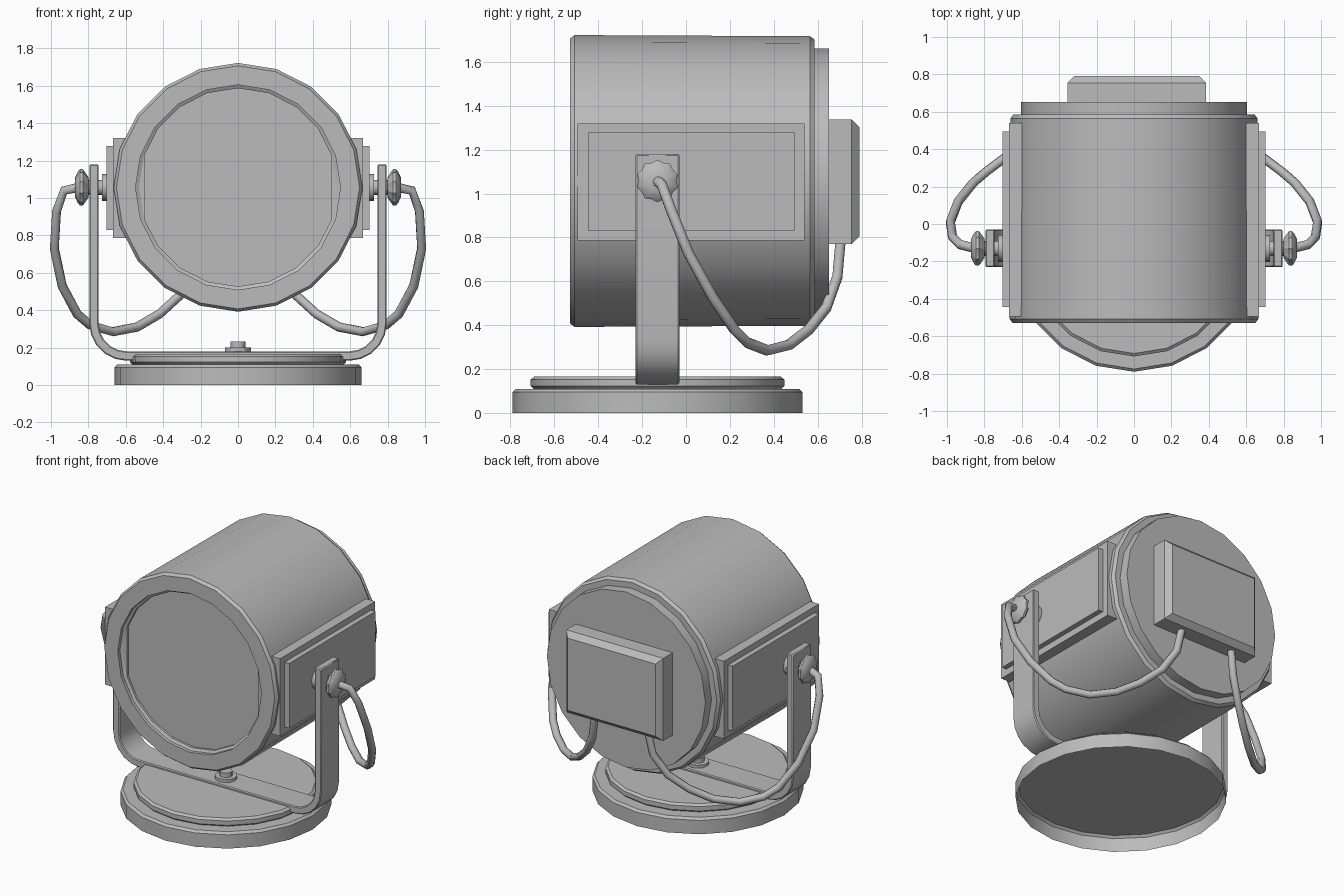
import bpy, bmesh
from math import sin, cos, pi, radians
from mathutils import Matrix, Vector

cube = bpy.data.objects.get("Cube")
if cube:
    bpy.data.objects.remove(cube)

grey = bpy.data.materials.new("light_grey")
grey.use_nodes = True
grey.diffuse_color = (0.5, 0.5, 0.5, 1)
grey.node_tree.nodes["Principled BSDF"].inputs["Base Color"].default_value = (0.5, 0.5, 0.5, 1)

AXIS_Y = -0.13      # pivot and base centre
AXIS_Z = 1.057      # lamp centre height
ALONG_Y = Matrix.Rotation(radians(-90), 4, 'X')


def finish(name, bm, bevel=0):
    mesh = bpy.data.meshes.new(name)
    bm.to_mesh(mesh)
    bm.free()
    mesh.materials.append(grey)
    for poly in mesh.polygons:
        poly.use_smooth = True
    mesh.set_sharp_from_angle(angle=radians(30))
    obj = bpy.data.objects.new(name, mesh)
    bpy.context.collection.objects.link(obj)
    if bevel:
        mod = obj.modifiers.new("Bevel", 'BEVEL')
        mod.width = bevel
        mod.segments = 1
    return obj


def lathe(name, profile, matrix, segs=20, start_cap=True, end_cap=True, flute=1.0):
    """Spin (radius, height) pairs about local z; flute shrinks alternate points."""
    bm = bmesh.new()
    rings = []
    for r, h in profile:
        ring = []
        for i in range(segs):
            a = 2 * pi * i / segs
            k = r * (flute if i % 2 else 1)
            ring.append(bm.verts.new(matrix @ Vector((k * cos(a), k * sin(a), h))))
        rings.append(ring)
    for low, high in zip(rings, rings[1:]):
        for i in range(segs):
            j = (i + 1) % segs
            bm.faces.new((low[i], low[j], high[j], high[i]))
    if start_cap:
        bm.faces.new(rings[0][::-1])
    if end_cap:
        bm.faces.new(rings[-1])
    return finish(name, bm)


def box(name, low, high, bevel=0):
    bm = bmesh.new()
    bmesh.ops.create_cube(bm, size=1)
    low, high = Vector(low), Vector(high)
    for v in bm.verts:
        v.co = (low + high) / 2 + v.co * (high - low)
    return finish(name, bm, bevel)


# Base: hollow foot, raised disc and centre bolt
at_base = Matrix.Translation((0, AXIS_Y, 0))
lathe("base_foot", [(0.66, 0), (0.66, 0.095), (0.645, 0.11)], at_base, start_cap=False)
lathe("base_disc", [(0.565, 0.11), (0.578, 0.122), (0.578, 0.152), (0.562, 0.165)], at_base)
lathe("base_bolt", [(0.07, 0.17), (0.07, 0.2), (0.04, 0.2), (0.04, 0.232)], at_base, segs=12)

# Yoke: U-shaped strip with rounded corners
outer, inner = [(0.795, 1.18)], [(0.745, 1.18)]
for i in range(6):
    a = pi / 2 * i / 5
    for line, radius in ((outer, 0.2), (inner, 0.15)):
        line.append((0.595 + radius * cos(a), 0.33 - radius * sin(a)))


def u_line(line):
    return line + [(-x, z) for x, z in reversed(line)]


bm = bmesh.new()
rows = []
for x_z, y in ((u_line(outer), -0.1), (u_line(outer), 0.1), (u_line(inner), 0.1), (u_line(inner), -0.1)):
    rows.append([bm.verts.new((x, AXIS_Y + y, z)) for x, z in x_z])
for k in range(4):
    a, b = rows[k], rows[(k + 1) % 4]
    for i in range(len(a) - 1):
        bm.faces.new((a[i], a[i + 1], b[i + 1], b[i]))
for end in (0, -1):
    bm.faces.new([row[end] for row in rows])
bmesh.ops.recalc_face_normals(bm, faces=bm.faces)
finish("yoke", bm, 0.006)

# Lamp housing: shell with front rim, recessed lens and back cover
at_lamp = Matrix.Translation((0, 0, AXIS_Z)) @ ALONG_Y
lathe("housing", [(0.53, -0.47), (0.53, -0.495), (0.548, -0.505), (0.548, -0.528), (0.65, -0.528),
                  (0.665, -0.508), (0.66, 0.565), (0.645, 0.586), (0.59, 0.586)],
      at_lamp, start_cap=False, end_cap=False)
lathe("lens", [(0.535, -0.48), (0.535, -0.46)], at_lamp)
lathe("back_cover", [(0.605, 0.57), (0.605, 0.652)], at_lamp)

# Rear junction box with a chamfered back
rear = box("junction_box", (-0.355, 0.64, 0.77), (0.385, 0.79, 1.338))
bm = bmesh.new()
bm.from_mesh(rear.data)
back_edges = [e for e in bm.edges if all(v.co.y > 0.78 for v in e.verts)]
bmesh.ops.bevel(bm, geom=back_edges, offset=0.035, segments=1, affect='EDGES')
bm.to_mesh(rear.data)
bm.free()
rear.data.set_sharp_from_angle(angle=radians(30))

# Cable route on the +x side
route = [(0.85, -0.13, 1.057), (0.93, -0.11, 1.04), (0.97, -0.07, 0.93), (0.982, 0.01, 0.73),
         (0.94, 0.12, 0.53), (0.86, 0.22, 0.38), (0.79, 0.28, 0.32), (0.67, 0.37, 0.285),
         (0.54, 0.47, 0.31), (0.42, 0.56, 0.38), (0.31, 0.64, 0.48), (0.23, 0.69, 0.62),
         (0.2, 0.705, 0.79)]

for side, s in (("left", 1), ("right", -1)):
    # Side plates
    for part, x0, x1, y0, y1, z0, z1 in (("plate", 0.5, 0.668, -0.495, 0.54, 0.785, 1.32),
                                         ("panel", 0.6, 0.703, -0.445, 0.495, 0.83, 1.278)):
        xs = sorted((s * x0, s * x1))
        box(f"{side}_side_{part}", (xs[0], y0, z0), (xs[1], y1, z1))

    # Pivot axle with washer, and fluted clamp knob
    at_pivot = Matrix.Translation((0, AXIS_Y, AXIS_Z)) @ Matrix.Rotation(s * pi / 2, 4, 'Y')
    lathe(f"{side}_axle", [(0.072, 0.69), (0.072, 0.727), (0.04, 0.727), (0.04, 0.81)], at_pivot, segs=16)
    lathe(f"{side}_knob", [(0.055, 0.8), (0.085, 0.82), (0.097, 0.83), (0.097, 0.845), (0.085, 0.856),
                           (0.05, 0.872)], at_pivot, flute=0.9)

    # Cable from knob to junction box
    curve = bpy.data.curves.new(f"{side}_cable", 'CURVE')
    curve.dimensions = '3D'
    curve.bevel_depth = 0.025
    curve.bevel_resolution = 2
    curve.use_fill_caps = True
    spline = curve.splines.new('POLY')
    spline.points.add(len(route) - 1)
    for point, (x, y, z) in zip(spline.points, route):
        point.co = (s * x, y, z, 1)
    curve.materials.append(grey)
    bpy.context.collection.objects.link(bpy.data.objects.new(f"{side}_cable", curve))
